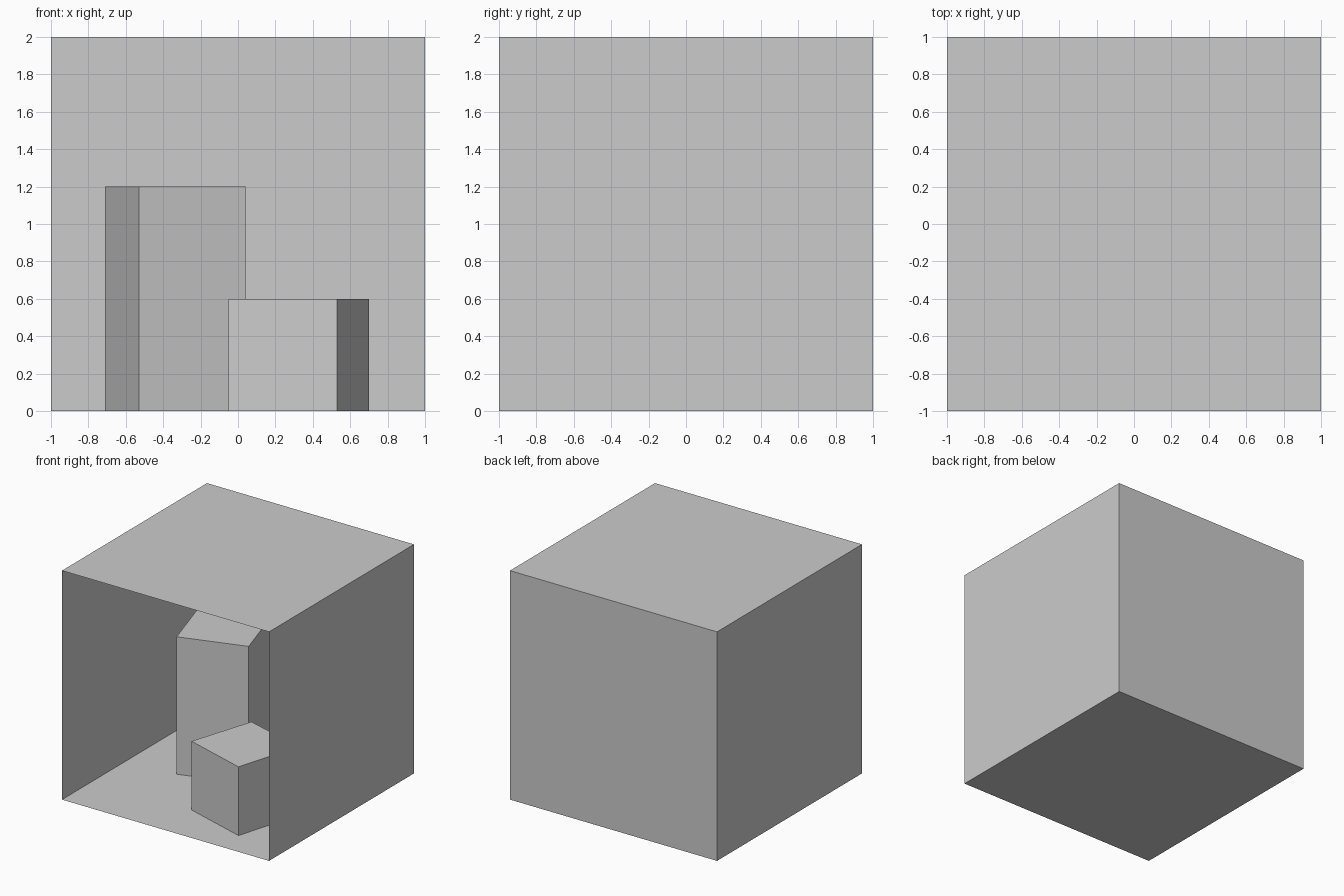
import bpy, bmesh
from math import pi

if "Cube" in bpy.data.objects:
    bpy.data.objects.remove(bpy.data.objects["Cube"])


def panel(name, location, rotation):
    # Thin 2 x 2 room panel, facing into the room
    bpy.ops.mesh.primitive_plane_add(size=2, location=location, rotation=rotation)
    bpy.context.object.name = name


def block(name, footprint, height):
    # Upright block extruded from its floor outline
    bm = bmesh.new()
    base = bm.faces.new([bm.verts.new((x, y, 0)) for x, y in footprint])
    top = bmesh.ops.extrude_face_region(bm, geom=[base], use_keep_orig=True)
    verts = [v for v in top["geom"] if isinstance(v, bmesh.types.BMVert)]
    bmesh.ops.translate(bm, verts=verts, vec=(0, 0, height))
    bmesh.ops.recalc_face_normals(bm, faces=bm.faces)
    mesh = bpy.data.meshes.new(name)
    bm.to_mesh(mesh)
    bm.free()
    bpy.context.collection.objects.link(bpy.data.objects.new(name, mesh))


# Room, open at the front
panel("floor", (0, 0, 0), (0, 0, 0))
panel("ceiling", (0, 0, 2), (pi, 0, 0))
panel("back_wall", (0, 1, 1), (pi / 2, 0, 0))
panel("left_wall", (-1, 0, 1), (0, pi / 2, 0))
panel("right_wall", (1, 0, 1), (0, -pi / 2, 0))

# Turned blocks standing on the floor
block("tall_block", [(-0.53, -0.09), (0.04, 0.09), (-0.14, 0.67), (-0.71, 0.49)], 1.2)
block("short_block", [(0.53, -0.75), (0.70, -0.17), (0.13, 0.0), (-0.05, -0.57)], 0.6)
